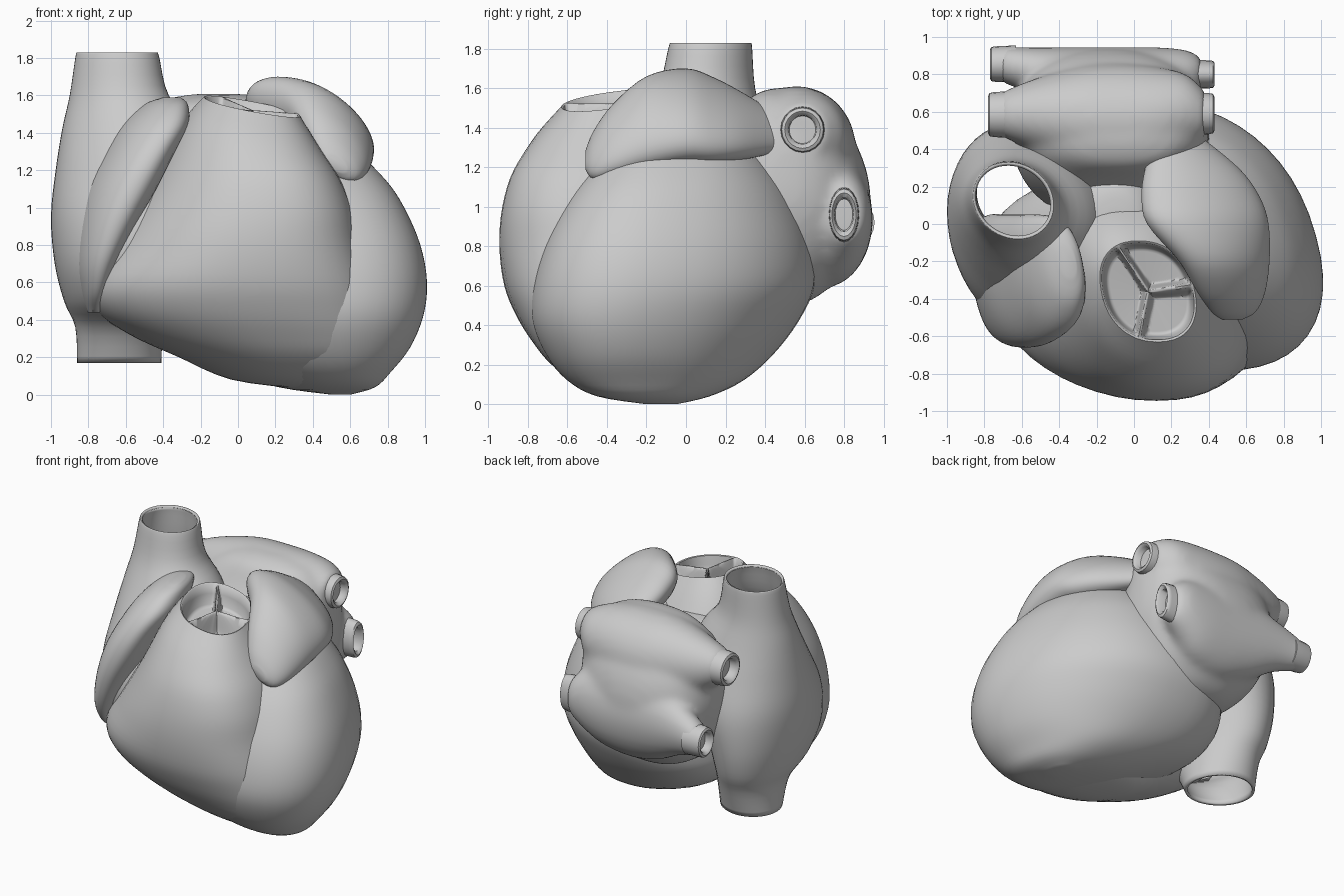
import bpy, math


def make_object(name, verts, faces, angle=50):
    me = bpy.data.meshes.new(name)
    me.from_pydata(verts, [], faces)
    me.update()
    ob = bpy.data.objects.new(name, me)
    bpy.context.collection.objects.link(ob)
    bpy.ops.object.select_all(action='DESELECT')
    ob.select_set(True)
    bpy.context.view_layer.objects.active = ob
    bpy.ops.object.mode_set(mode='EDIT')
    bpy.ops.mesh.select_all(action='SELECT')
    bpy.ops.mesh.normals_make_consistent(inside=False)
    bpy.ops.object.mode_set(mode='OBJECT')
    bpy.ops.object.shade_smooth_by_angle(angle=math.radians(angle))
    return ob


def spline(rings, steps):
    """Smoothly interpolate ring parameters."""
    out = []
    for i in range(len(rings) - 1):
        p0, p1 = rings[max(i - 1, 0)], rings[i]
        p2, p3 = rings[i + 1], rings[min(i + 2, len(rings) - 1)]
        for s in range(steps):
            t = s / steps
            out.append([0.5 * (2 * b + (c - a) * t + (2 * a - 5 * b + 4 * c - d) * t * t
                               + (3 * b - a - 3 * c + d) * t ** 3)
                        for a, b, c, d in zip(p0, p1, p2, p3)])
    out.append(list(rings[-1]))
    return out


def loft(name, rings, axis='Z', k=0.0, full=1.0, steps=4, n=48, caps=(True, True), warp=None):
    """Skin oval rings (position, a_min, a_max, b_min, b_max); k leans, full < 1 squares each oval."""
    rows = spline(rings, steps) if steps > 1 else rings
    verts, faces = [], []
    for p, a0, a1, b0, b1 in rows:
        for j in range(n):
            t = 2 * math.pi * j / n
            c, s = [math.copysign(abs(v) ** full, v) for v in (math.cos(t), math.sin(t))]
            a = (a0 + a1) / 2 + (a1 - a0) / 2 * (math.sqrt(1 - k * k) * c + k * s)
            b = (b0 + b1) / 2 + (b1 - b0) / 2 * s
            v = {'Z': (a, b, p), 'Y': (a, p, b), 'X': (p, a, b)}[axis]
            verts.append(warp(*v) if warp else v)
    for i in range(len(rows) - 1):
        for j in range(n):
            q = (j + 1) % n
            faces.append((i * n + j, i * n + q, (i + 1) * n + q, (i + 1) * n + j))
    if caps[0]:
        faces.append(tuple(range(n))[::-1])
    if caps[1]:
        faces.append(tuple(range((len(rows) - 1) * n, len(rows) * n)))
    return make_object(name, verts, faces)


def smooth(t):
    t = min(max(t, 0), 1)
    return t * t * (3 - 2 * t)


def tilt_rim(x, y, z):
    """Tip the valve rim down to the right and front."""
    return x, y, z + smooth((z - 1.1) / 0.4) * (-0.17 * (x - 0.08) + 0.1 * (y + 0.36))


# Right ventricle, rising to the open outflow rim
loft('right_ventricle', [
    (0.03, 0.35, 0.52, -0.32, -0.20), (0.08, -0.03, 0.66, -0.51, 0.00),
    (0.20, -0.31, 0.74, -0.68, 0.05), (0.32, -0.57, 0.74, -0.78, 0.08),
    (0.45, -0.75, 0.72, -0.86, 0.15), (0.60, -0.79, 0.69, -0.92, 0.22),
    (0.80, -0.67, 0.64, -0.945, 0.28), (1.00, -0.54, 0.60, -0.93, 0.25),
    (1.20, -0.42, 0.52, -0.87, 0.18), (1.40, -0.29, 0.42, -0.76, 0.03),
    (1.54, -0.18, 0.33, -0.63, -0.09)], k=-0.2, full=0.88, caps=(True, False), warp=tilt_rim)

# Left ventricle, forming the apex and the underside
loft('left_ventricle', [
    (0.00, 0.50, 0.60, -0.20, -0.05), (0.04, 0.22, 0.73, -0.45, 0.12),
    (0.12, -0.04, 0.81, -0.60, 0.29), (0.25, -0.33, 0.91, -0.71, 0.44),
    (0.42, -0.46, 0.98, -0.78, 0.57), (0.60, -0.45, 1.00, -0.775, 0.65),
    (0.80, -0.42, 0.965, -0.72, 0.64), (1.00, -0.35, 0.88, -0.62, 0.57),
    (1.15, -0.25, 0.78, -0.51, 0.48), (1.30, -0.05, 0.62, -0.36, 0.33),
    (1.40, 0.15, 0.40, -0.12, 0.12)], k=-0.27, full=0.89)

# Right atrium with the two open great veins
ra = loft('right_atrium_and_veins', [
    (1.83, -0.86, -0.43, -0.08, 0.33), (1.80, -0.87, -0.42, -0.09, 0.335),
    (1.60, -0.90, -0.37, -0.14, 0.35), (1.42, -0.94, -0.22, -0.25, 0.40),
    (1.20, -0.975, -0.13, -0.40, 0.47), (0.95, -1.00, -0.18, -0.53, 0.53),
    (0.70, -0.98, -0.30, -0.54, 0.52), (0.50, -0.93, -0.37, -0.42, 0.48),
    (0.36, -0.87, -0.40, -0.20, 0.42), (0.17, -0.86, -0.41, -0.08, 0.36)],
    k=-0.12, caps=(False, False))
wall = ra.modifiers.new('wall', 'SOLIDIFY')
wall.thickness = 0.02
wall.offset = -1

# Right atrial appendage draped along the diagonal groove
loft('right_atrial_appendage', [
    (1.59, -0.40, -0.31, -0.28, -0.12), (1.55, -0.50, -0.27, -0.42, 0.02),
    (1.44, -0.62, -0.27, -0.55, 0.05), (1.28, -0.72, -0.35, -0.63, 0.05),
    (1.10, -0.81, -0.44, -0.66, 0.05), (0.90, -0.86, -0.55, -0.65, 0.05),
    (0.70, -0.87, -0.65, -0.60, 0.00), (0.54, -0.84, -0.71, -0.50, -0.05),
    (0.44, -0.80, -0.74, -0.36, -0.15)], k=-0.35, full=0.9)

# Left atrium: rounded body plus two barrels reaching the vein stubs, fused into one mass
parts = [loft('left_atrium', [
    (0.49, -0.20, -0.05, 0.35, 0.50), (0.54, -0.38, 0.14, 0.15, 0.66),
    (0.70, -0.55, 0.30, 0.05, 0.82), (0.95, -0.64, 0.39, 0.02, 0.93),
    (1.20, -0.65, 0.40, 0.10, 0.91), (1.42, -0.57, 0.37, 0.24, 0.80),
    (1.55, -0.38, 0.24, 0.32, 0.68), (1.60, -0.20, 0.05, 0.43, 0.57)], full=0.85),
    loft('upper_barrel', [
        (-0.72, 0.47, 0.70, 1.25, 1.48), (-0.55, 0.40, 0.77, 1.13, 1.54),
        (-0.30, 0.30, 0.84, 1.02, 1.60), (-0.10, 0.26, 0.86, 0.98, 1.61),
        (0.12, 0.30, 0.84, 1.04, 1.60), (0.28, 0.40, 0.80, 1.15, 1.56),
        (0.38, 0.46, 0.71, 1.26, 1.51)], axis='X'),
    loft('lower_barrel', [
        (-0.72, 0.76, 0.95, 0.81, 1.03), (-0.55, 0.69, 0.945, 0.76, 1.12),
        (-0.32, 0.52, 0.945, 0.64, 1.24), (-0.10, 0.45, 0.945, 0.59, 1.28),
        (0.12, 0.52, 0.945, 0.64, 1.24), (0.28, 0.64, 0.93, 0.76, 1.16),
        (0.36, 0.73, 0.89, 0.83, 1.09)], axis='X')]
for ob in parts:
    ob.select_set(True)
bpy.context.view_layer.objects.active = parts[0]
bpy.ops.object.join()
la = parts[0]
la.modifiers.clear()
fuse = la.modifiers.new('fuse', 'REMESH')
fuse.mode = 'VOXEL'
fuse.voxel_size = 0.022
fuse.use_smooth_shade = True
blend = la.modifiers.new('blend', 'SMOOTH')
blend.factor = 0.5
blend.iterations = 14

# Four lung vein stubs with recessed openings
stubs = [('upper_left_vein', 0.31, 0.43, 0.59, 1.39, 0.11, 0.115),
         ('lower_left_vein', 0.29, 0.43, 0.80, 0.96, 0.075, 0.135),
         ('upper_right_vein', -0.65, -0.78, 0.585, 1.36, 0.12, 0.12),
         ('lower_right_vein', -0.63, -0.77, 0.855, 0.92, 0.095, 0.11)]
for name, x0, x1, y, z, ry, rz in stubs:
    d = 0.015 if x1 > x0 else -0.015
    rings = [(x, y - ry * s, y + ry * s, z - rz * s, z + rz * s) for x, s in
             ((x0, 1.05), (x1 - 2 * d, 1.0), (x1 - 0.5 * d, 0.96), (x1, 0.82),
              (x1 - d, 0.64), (x1 - 7 * d, 0.56))]
    loft(name, rings, axis='X', steps=1, n=20)

# Left atrial appendage folded over the left shoulder
loft('left_atrial_appendage', [
    (0.48, 0.12, 0.34, 1.28, 1.46), (0.30, 0.06, 0.56, 1.24, 1.57),
    (0.15, 0.04, 0.67, 1.22, 1.65), (0.00, 0.07, 0.72, 1.22, 1.70),
    (-0.20, 0.24, 0.725, 1.19, 1.66), (-0.37, 0.34, 0.70, 1.15, 1.52),
    (-0.47, 0.41, 0.65, 1.14, 1.38), (-0.51, 0.47, 0.58, 1.19, 1.28)], axis='Y', k=-0.56)

# Rounded root filling the hollow between the chambers
loft('aortic_root', [
    (0.80, -0.45, 0.20, -0.35, 0.35), (1.15, -0.45, 0.18, -0.35, 0.35),
    (1.30, -0.38, 0.14, -0.28, 0.30), (1.38, -0.26, 0.05, -0.16, 0.20),
    (1.40, -0.16, -0.04, -0.05, 0.08)])

# Three-cusp valve set into the outflow rim
ridges = [math.radians(a) for a in (5, 115, 250)]
nr, nt = 24, 120
verts, faces = [], []
for i in range(nr + 1):
    r = max(i / nr, 0.002)
    for j in range(nt):
        t = 2 * math.pi * j / nt
        gap = min(r * abs(math.sin(t - a)) if math.cos(t - a) > 0 else r for a in ridges)
        edge = min(gap * 0.26 - 0.005, (1 - r) * 0.26 - 0.008)
        h = 1.54 - 0.02 * (1 - r) - 0.15 * smooth(edge / 0.03)
        c, s = [math.copysign(abs(v) ** 0.88, v) for v in (math.cos(t), math.sin(t))]
        x = 0.075 + 0.255 * r * (math.sqrt(0.96) * c - 0.2 * s)
        y = -0.36 + 0.27 * r * s
        verts.append((x, y, h - 0.17 * (x - 0.08) + 0.1 * (y + 0.36)))
for i in range(nr):
    for j in range(nt):
        q = (j + 1) % nt
        faces.append((i * nt + j, (i + 1) * nt + j, (i + 1) * nt + q, i * nt + q))
make_object('outflow_valve', verts, faces, 60)
